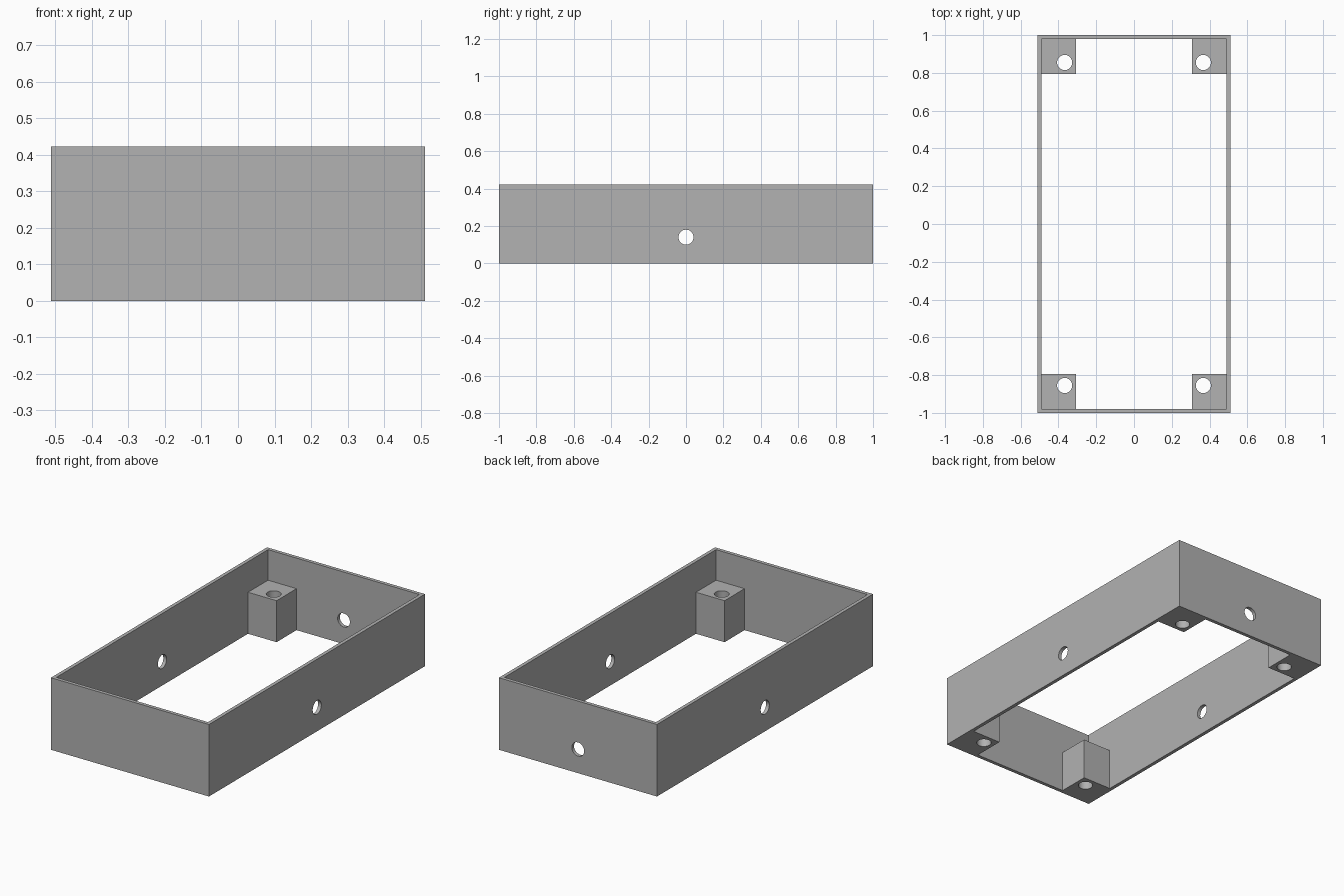
import bpy
from math import pi, radians

# Remove the default cube
cube = bpy.data.objects.get("Cube")
if cube:
    bpy.data.objects.remove(cube, do_unlink=True)

# Overall sizes
HALF_X, HALF_Y, HEIGHT = 0.512, 1.0, 0.422
WALL = 0.021
POST, POST_HEIGHT = 0.185, 0.243
HOLE_R, SIDE_HOLE_Z = 0.04, 0.14
IN_X, IN_Y = HALF_X - WALL, HALF_Y - WALL

grey = bpy.data.materials.new("plain grey")
grey.use_nodes = True
colour = (0.445, 0.445, 0.445, 1)
grey.diffuse_color = colour
grey.node_tree.nodes["Principled BSDF"].inputs["Base Color"].default_value = colour


def box(name, size, centre):
    bpy.ops.mesh.primitive_cube_add(size=1, location=centre)
    obj = bpy.context.object
    obj.name = name
    obj.scale = size
    bpy.ops.object.transform_apply(location=False, rotation=False, scale=True)
    obj.data.materials.append(grey)
    return obj


def drill(name, centre, length, rotation=(0, 0, 0)):
    bpy.ops.mesh.primitive_cylinder_add(
        vertices=48, radius=HOLE_R, depth=length, location=centre, rotation=rotation)
    obj = bpy.context.object
    obj.name = name
    obj.data.materials.append(grey)
    return obj


def cut(target, cutter):
    cutter.hide_render = True
    mod = target.modifiers.new("cut", 'BOOLEAN')
    mod.operation = 'DIFFERENCE'
    mod.solver = 'EXACT'
    mod.object = cutter
    bpy.ops.object.select_all(action='DESELECT')
    target.select_set(True)
    bpy.context.view_layer.objects.active = target
    bpy.ops.object.modifier_apply(modifier=mod.name)
    bpy.data.objects.remove(cutter, do_unlink=True)
    bpy.ops.object.shade_smooth_by_angle(angle=radians(30))


# Open rectangular frame
frame = box("wall_frame", (2 * HALF_X, 2 * HALF_Y, HEIGHT), (0, 0, HEIGHT / 2))
cut(frame, box("opening_cutter", (2 * IN_X, 2 * IN_Y, 1), (0, 0, HEIGHT / 2)))

# Cable holes through both long walls and the back wall
cut(frame, drill("side_hole_cutter", (0, 0, SIDE_HOLE_Z), 2, (0, pi / 2, 0)))
cut(frame, drill("back_hole_cutter", (0, HALF_Y, SIDE_HOLE_Z), 0.3, (pi / 2, 0, 0)))

# Corner posts, each with a vertical screw hole
HOLE_INSET = 0.124
for y_name, sy in (("front", -1), ("back", 1)):
    for x_name, sx in (("right", -1), ("left", 1)):
        post = box(f"{y_name}_{x_name}_post", (POST, POST, POST_HEIGHT),
                   (sx * (IN_X - POST / 2), sy * (IN_Y - POST / 2), POST_HEIGHT / 2))
        cut(post, drill("screw_hole_cutter",
                        (sx * (IN_X - HOLE_INSET), sy * (IN_Y - HOLE_INSET), POST_HEIGHT / 2), 1))
